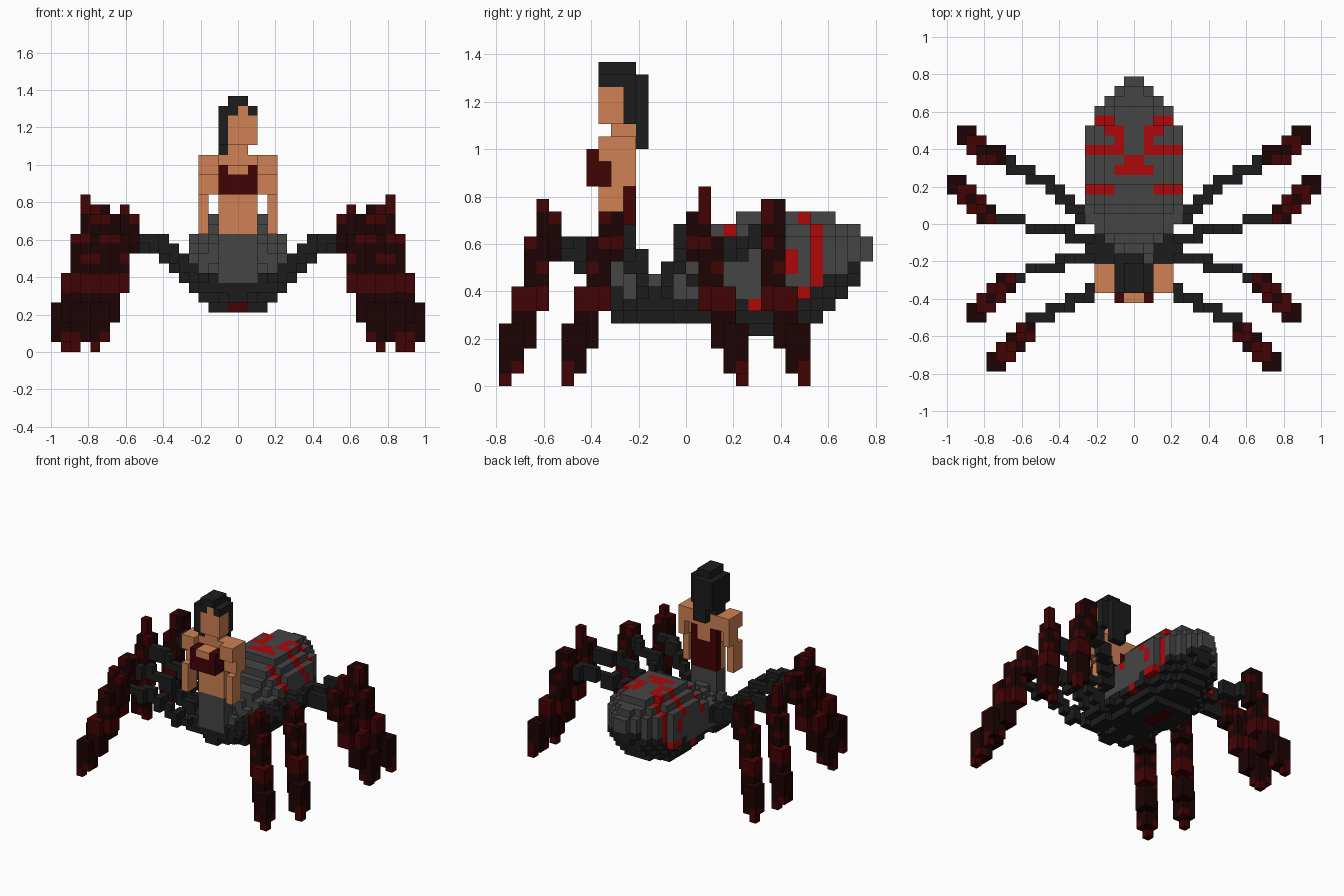
import bpy, bmesh
from mathutils import Vector

if "Cube" in bpy.data.objects:
    bpy.data.objects.remove(bpy.data.objects["Cube"])

U = 2 / 38  # block size

COLOURS = {
    "charcoal": (0.012, 0.012, 0.012),
    "grey": (0.06, 0.06, 0.06),
    "red": (0.42, 0.002, 0.003),
    "skin": (0.62, 0.22, 0.088),
    "maroon": (0.055, 0.001, 0.0015),
    "dark_brown": (0.012, 0.001, 0.001),
}
MATS = {}
for name, rgb in COLOURS.items():
    m = bpy.data.materials.new(name)
    m.use_nodes = True
    m.diffuse_color = (*rgb, 1)
    m.node_tree.nodes["Principled BSDF"].inputs["Base Color"].default_value = (*rgb, 1)
    MATS[name] = m


def box(blocks, xs, ys, zs, colour):
    """Fill a box of blocks; ranges include both ends."""
    for i in range(xs[0], xs[1] + 1):
        for j in range(ys[0], ys[1] + 1):
            for k in range(zs[0], zs[1] + 1):
                blocks[i, j, k] = colour


def mirrored(blocks):
    return {(-1 - i, j, k): c for (i, j, k), c in blocks.items()}


def build(name, blocks):
    """Turn a block set into a mesh of its exposed faces."""
    bm = bmesh.new()
    corners = {}
    used = sorted(set(blocks.values()))

    def vert(p):
        if p not in corners:
            corners[p] = bm.verts.new(Vector(p) * U)
        return corners[p]

    for cell, colour in blocks.items():
        for axis in range(3):
            for side in (0, 1):
                near = list(cell)
                near[axis] += 2 * side - 1
                if tuple(near) in blocks:
                    continue
                loop = []
                for a, b in ((0, 0), (1, 0), (1, 1), (0, 1)):
                    p = list(cell)
                    p[axis] += side
                    p[(axis + 1) % 3] += a
                    p[(axis + 2) % 3] += b
                    loop.append(vert(tuple(p)))
                face = bm.faces.new(loop if side else loop[::-1])
                face.material_index = used.index(colour)
    me = bpy.data.meshes.new(name)
    bm.to_mesh(me)
    bm.free()
    for c in used:
        me.materials.append(MATS[c])
    ob = bpy.data.objects.new(name, me)
    bpy.context.collection.objects.link(ob)


# Body: rounded slices along y, each (half width, bottom, top)
SLICES = [(2, 5, 10), (3, 5, 10), (2, 5, 10), (2, 5, 9), (3, 5, 10), (4, 5, 11),
          (5, 5, 11), (5, 5, 12), (5, 5, 13), (5, 4, 13), (5, 4, 14), (5, 4, 14),
          (5, 4, 14), (5, 4, 14), (5, 5, 14), (5, 5, 14), (4, 5, 14), (4, 6, 14),
          (3, 7, 13), (2, 8, 13), (1, 10, 12)]
# Red markings: columns from the middle, by row on the back
BACK = {10: (2, 3), 9: (1, 2), 8: (1, 4), 7: (1, 2, 3, 4), 6: (0,), 5: (0, 1), 3: (2, 3, 4)}
# Red markings: heights by row on the flanks
FLANK = {10: range(8, 12), 9: (7,), 8: (7, 9, 10), 7: (11,), 5: (6,), 3: (10, 11)}


def body_colour(col, j, k):
    if k >= 12 and col in BACK.get(j, ()):
        return "red"
    if k < 12 and col >= 3 and k in FLANK.get(j, ()):
        return "red"
    if k == 4 and col == 0 and j < 7:
        return "maroon"
    limit = 7 if j < 7 else 8 if j < 11 else 9 if j < 13 else 10
    return "grey" if k >= limit else "charcoal"


thorax, abdomen = {}, {}
for j, (half, low, high) in enumerate(SLICES, start=-6):
    part = thorax if j < -1 else abdomen
    mid, tall = (low + high) / 2, (high - low) / 2
    for k in range(low, high):
        for i in range(-half, half):
            if ((i + 0.5) / half) ** 2 + ((k + 0.5 - mid) / tall) ** 2 <= 1.1:
                col = i if i >= 0 else -1 - i
                part[i, j, k] = body_colour(col, j, k)
# hips around the leg roots
hip = {}
box(hip, (2, 3), (-4, -2), (5, 7), "charcoal")
box(hip, (4, 4), (-4, -2), (6, 7), "charcoal")
thorax.update(hip)
thorax.update(mirrored(hip))
build("thorax", thorax)
build("abdomen", abdomen)

# Legs: thin dark upper path, then the shin corners from foot to knee
LEGS = {
    "front_leg": ([(.12, -.26, .36), (.24, -.36, .43), (.42, -.46, .60), (.60, -.56, .62)],
                  [(13, -15), (12, -14), (11, -13), (10, -12)]),
    "second_leg": ([(.13, -.17, .36), (.33, -.18, .46), (.42, -.24, .60), (.70, -.28, .66)],
                   [(15, -10), (14, -9), (13, -8), (12, -7)]),
    "third_leg": ([(.15, -.12, .36), (.30, -.07, .46), (.47, -.02, .62), (.80, .04, .66)],
                  [(17, 3), (16, 2), (15, 1), (14, 0)]),
    "rear_leg": ([(.20, .0, .40), (.32, .09, .50), (.50, .24, .62), (.73, .35, .66)],
                 [(16, 8), (15, 7), (14, 6), (13, 6)]),
}
SHIN_HEIGHTS = [(1, 4), (3, 7), (6, 11), (10, 13)]
KNEE_TOP = {"front_leg": 14, "third_leg": 15}


def leg_colour(i, j, k):
    patch = k in (1, 9, 11, 13) and (i + j + k // 2) % 2 == 0
    return "maroon" if k in (6, 7) or patch else "dark_brown"


for name, (path, shin) in LEGS.items():
    leg = {}
    for a, b in zip(path, path[1:]):
        for s in range(31):
            p = Vector(a).lerp(Vector(b), s / 30) / U
            i, j = int(p.x // 1), int(p.y // 1)
            box(leg, (i, i), (j, j), (int(p.z - 0.5), int(p.z)), "charcoal")
    # shin of overlapping upright blocks
    for (i0, j0), (low, high) in zip(shin, SHIN_HEIGHTS):
        for i in (i0, i0 + 1):
            for j in (j0, j0 + 1):
                for k in range(low, high + 1):
                    leg[i, j, k] = leg_colour(i, j, k)
    # knee cap
    outward = int(j0 >= 0)
    if name == "rear_leg":
        box(leg, (i0, i0 + 1), (j0, j0 + 1), (14, 14), "dark_brown")
        leg[i0 + 1, j0, 14] = "maroon"
    elif name in KNEE_TOP:
        cap = (i0 + 1, i0 + 1), (j0 + outward, j0 + outward)
        box(leg, *cap, (14, KNEE_TOP[name]), "maroon")
    # claw
    i, j = shin[0]
    leg[i + (name != "third_leg"), j + outward, 0] = "maroon"
    build("left_" + name, leg)
    build("right_" + name, mirrored(leg))

# Waist and torso
torso = {}
box(torso, (-2, 1), (-6, -5), (8, 11), "grey")
box(torso, (-1, 0), (-6, -6), (8, 8), "charcoal")
box(torso, (-2, 1), (-6, -5), (12, 19), "skin")
box(torso, (-1, 0), (-6, -5), (20, 20), "skin")
# back of the garment with two straps
box(torso, (-2, 1), (-5, -5), (12, 15), "maroon")
for i in (-2, 1):
    box(torso, (i, i), (-5, -5), (16, 17), "maroon")
build("torso", torso)

# Top garment
garment = {}
box(garment, (-2, 1), (-8, -7), (16, 17), "maroon")
for i in (-2, 1):
    box(garment, (i, i), (-8, -7), (18, 18), "maroon")
box(garment, (-1, 0), (-8, -7), (18, 18), "skin")
build("top_garment", garment)

# Arms
arm = {}
box(arm, (2, 3), (-7, -5), (18, 19), "skin")
box(arm, (2, 3), (-6, -6), (16, 17), "skin")
box(arm, (3, 3), (-6, -5), (16, 17), "skin")
box(arm, (3, 3), (-7, -6), (12, 15), "skin")
build("left_arm", arm)
build("right_arm", mirrored(arm))

# Head
head = {}
box(head, (-1, 1), (-7, -6), (21, 23), "skin")
head[0, -7, 24] = "skin"
build("head", head)

# Hair
hair = {}
box(hair, (-2, 1), (-6, -5), (24, 24), "charcoal")
box(hair, (-2, -1), (-7, -7), (24, 24), "charcoal")
hair[1, -7, 24] = "charcoal"
box(hair, (-1, 0), (-7, -5), (25, 25), "charcoal")
box(hair, (-2, 1), (-5, -5), (21, 23), "charcoal")
box(hair, (-2, -2), (-7, -5), (21, 23), "charcoal")
box(hair, (-2, -2), (-6, -5), (20, 20), "charcoal")
box(hair, (-2, 0), (-4, -4), (21, 24), "charcoal")
box(hair, (-1, 0), (-4, -4), (19, 20), "charcoal")
build("hair", hair)
